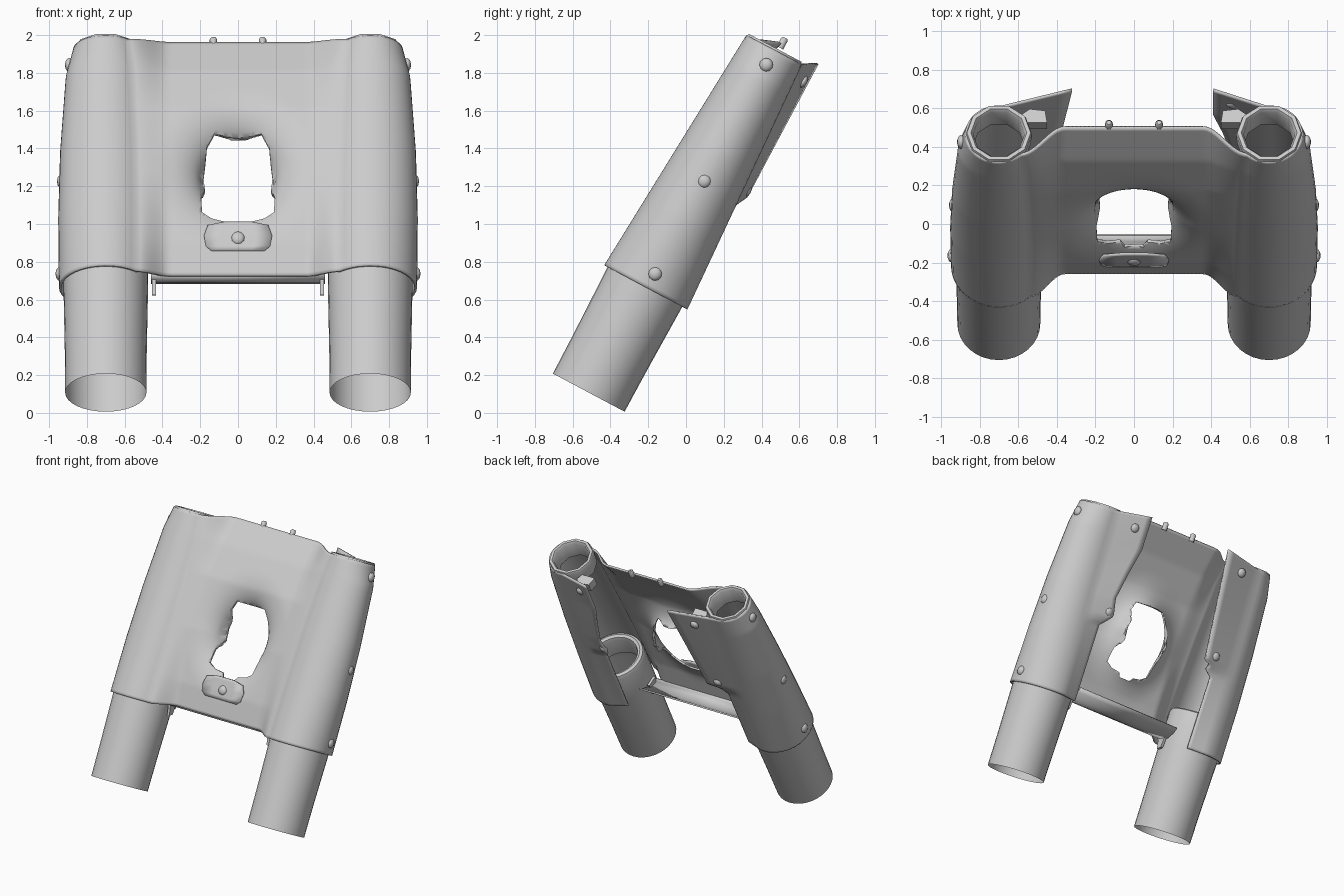
import bpy, bmesh, math
from mathutils import Matrix

if "Cube" in bpy.data.objects:
    bpy.data.objects.remove(bpy.data.objects["Cube"])

TILT = math.radians(-28)   # everything is built upright as (x, depth, length), then leaned back
LEG_X = 0.70


def lerp_table(table, w):
    if w <= table[0][0]:
        return table[0][1]
    for (a, p), (b, q) in zip(table, table[1:]):
        if w <= b:
            return p + (q - p) * (w - a) / (b - a)
    return table[-1][1]


def smooth(t):
    t = max(0.0, min(1.0, t))
    return t * t * (3 - 2 * t)


def finish(name, bm, angle=40):
    bmesh.ops.recalc_face_normals(bm, faces=bm.faces)
    me = bpy.data.meshes.new(name)
    bm.to_mesh(me)
    bm.free()
    ob = bpy.data.objects.new(name, me)
    bpy.context.collection.objects.link(ob)
    ob.rotation_euler.x = TILT
    bpy.ops.object.select_all(action='DESELECT')
    ob.select_set(True)
    bpy.context.view_layer.objects.active = ob
    bpy.ops.object.shade_smooth_by_angle(angle=math.radians(angle))
    return ob


def grid(name, rows, closed=False, angle=40):
    bm = bmesh.new()
    vs = [[bm.verts.new(p) for p in r] for r in rows]
    n = len(rows[0])
    for a, b in zip(vs, vs[1:]):
        for i in range(n if closed else n - 1):
            j = (i + 1) % n
            bm.faces.new((a[i], a[j], b[j], b[i]))
    return finish(name, bm, angle)


def lathe(name, cx, cv, profile, sides, angle=40):
    rows = [[(cx + r * math.cos(2 * math.pi * i / sides),
              cv + r * math.sin(2 * math.pi * i / sides), w) for i in range(sides)]
            for r, w in profile]
    return grid(name, rows, True, angle)


def solidify(ob, t):
    m = ob.modifiers.new("thickness", 'SOLIDIFY')
    m.thickness, m.offset = t, 0


def prism(name, outline, lo, hi, plane):
    # plane maps an outline point and an extrusion value to local coordinates
    bm = bmesh.new()
    a = [bm.verts.new(plane(p, q, lo)) for p, q in outline]
    b = [bm.verts.new(plane(p, q, hi)) for p, q in outline]
    n = len(a)
    bm.faces.new(a)
    bm.faces.new(b[::-1])
    for i in range(n):
        bm.faces.new((a[i], b[i], b[(i + 1) % n], a[(i + 1) % n]))
    return finish(name, bm, 30)


def rivet(name, pos, axis, r=0.036):
    bm = bmesh.new()
    bmesh.ops.create_uvsphere(bm, u_segments=10, v_segments=6, radius=r)
    s = (0.6, 1, 1) if axis == 'x' else (1, 0.6, 1)
    bmesh.ops.transform(bm, verts=bm.verts, matrix=Matrix.Translation(pos) @ Matrix.Diagonal((*s, 1)))
    finish(name, bm, 60)


# Cover shape along its length
RX = [(0.49, 0.241), (0.9, 0.245), (1.3, 0.235), (1.75, 0.205), (1.92, 0.165)]
RV = [(0.49, 0.243), (1.92, 0.16)]
CV = [(0.49, -0.50), (1.92, -0.49)]
PANEL = [(0.5, -0.56), (0.7, -0.595), (1.1, -0.62), (1.5, -0.605), (1.75, -0.555), (1.97, -0.475)]
EDGE_V = [(0.49, -0.30), (1.08, -0.30), (1.16, -0.255), (1.97, -0.254)]
EDGE_X = {1: [(0.49, 0.54), (1.08, 0.54), (1.17, 0.47), (1.3, 0.50), (1.5, 0.46), (1.7, 0.41), (1.97, 0.41)],
          -1: [(0.49, 0.54), (1.04, 0.54), (1.08, 0.48), (1.12, 0.48), (1.14, 0.42), (1.97, 0.32)]}


def dish(x, w):
    # rounded bowl leading into the opening
    e = math.hypot(x / 0.43, (w - 1.14) / 0.51)
    q = max(0.0, min(1.0, (1 - e) / 0.55))
    return 0.16 * (1 - math.sqrt(1 - q * q))


def half_section(t, side):
    # from the centre of the panel round the leg to the rear flap edge
    def length(bottom, top):
        return bottom + (top - bottom) * t
    pts = []
    wp, wl, wf = length(0.52, 1.965), length(0.487, 1.915), length(0.487, 1.96)
    rx, rv, cv = lerp_table(RX, wl), lerp_table(RV, wl), lerp_table(CV, wl)
    start = math.radians(-42)
    xs, vs = LEG_X + rx * math.sin(start), cv - rv * math.cos(start)
    for i in range(28):
        x = xs * i / 28
        k = smooth((x - 0.36) / (xs - 0.36))
        w = wp + (wl - wp) * k
        pts.append((x, (lerp_table(PANEL, w) + dish(x, w)) * (1 - k) + vs * k, w))
    for i in range(25):
        a = start + (math.pi * 1.03 - start) * i / 24
        pts.append((LEG_X + rx * math.sin(a), cv - rv * math.cos(a), wl))
    x0, v0, _ = pts[-1]
    xe, ve = lerp_table(EDGE_X[side], wf), lerp_table(EDGE_V, wf)
    for i in range(1, 7):
        k = i / 6
        pts.append((x0 + (xe - x0) * k, v0 + (ve - v0) * k, wl + (wf - wl) * k))
    return [(side * x, v, w) for x, v, w in pts]


# One-piece cover shell
N = 72
rows = []
for r in range(N + 1):
    left, right = half_section(r / N, -1), half_section(r / N, 1)
    rows.append(left[:0:-1] + right)
cover = grid("fork_cover", rows)
solidify(cover, 0.014)

# Keyhole opening
half = [(0.05, 0.82), (0.07, 0.85), (0.14, 0.862), (0.19, 0.895), (0.195, 1.0), (0.175, 1.08),
        (0.182, 1.16), (0.165, 1.31), (0.125, 1.38)]
outline = half + [(-x, w) for x, w in half[::-1]]
cutter = prism("opening_cutter", outline, -0.9, -0.2, lambda x, w, v: (x, v, w))
cutter.hide_render = True
cutter.hide_set(True)
m = cover.modifiers.new("opening", 'BOOLEAN')
m.object, m.operation, m.solver = cutter, 'DIFFERENCE', 'EXACT'

# Rolled flange under the panel
path = [(-0.565, 0.535), (-0.55, 0.515), (-0.51, 0.515), (-0.46, 0.535), (-0.41, 0.58), (-0.39, 0.61)]
flange = grid("bottom_flange", [[(-0.46, v, w), (0.46, v, w)] for v, w in path], angle=60)
solidify(flange, 0.012)

# Sill patch below the opening, with its rivet
sill = grid("sill_plate", [[(s * x, lerp_table(PANEL, w) - 0.008, w) for s, x in
                            ((-1, b), (-1, b / 2), (1, b / 2), (1, b))]
                           for w, b in ((0.655, 0.14), (0.68, 0.17), (0.74, 0.18), (0.80, 0.16), (0.82, 0.07))])
solidify(sill, 0.012)
rivet("sill_rivet", (0, -0.602, 0.728), 'v', 0.038)

for s, tag in ((-1, "left"), (1, "right")):
    # Lower fork tube with rounded inner lip at its top
    lathe("fork_tube_" + tag, s * LEG_X, -0.505,
          [(0.215, -0.147), (0.217, 0.1), (0.224, 0.487), (0.224, 0.74), (0.215, 0.765), (0.195, 0.775),
           (0.175, 0.765), (0.168, 0.74), (0.168, 0.60)], 32)
    # Collar at the top of the leg
    lathe("top_collar_" + tag, s * LEG_X, -0.49,
          [(0.165, 1.80), (0.172, 1.91), (0.165, 1.928), (0.145, 1.928), (0.133, 1.91), (0.133, 1.78),
           (0.165, 1.80)], 10)
    # Bracket between collar and flap
    prism("top_bracket_" + tag, [(0.45, -0.40), (0.56, -0.40), (0.58, -0.35), (0.54, -0.32), (0.46, -0.33)],
          1.80, 1.87, lambda x, v, w: (s * x, v, w))
    # Small pointed tab at the lower corner
    prism("corner_tab_" + tag, [(-0.56, 0.56), (-0.47, 0.56), (-0.48, 0.45), (-0.52, 0.43)],
          0.435, 0.455, lambda v, w, x: (s * x, v, w))
    # Locating pin on the top edge
    lathe("top_pin_" + tag, s * 0.13, -0.468,
          [(0.02, 1.94), (0.02, 1.99), (0.012, 2.0), (0.001, 2.0)], 10)
    # Side rivets
    for i, (x, w) in enumerate(((0.895, 1.826), (0.937, 1.128), (0.945, 0.573))):
        rivet(f"side_rivet_{tag}_{i}", (s * x, -0.49, w), 'x')
    # Flap rivets
    for i, (x, v, w) in enumerate(((0.51, -0.275, 1.84), (0.51, -0.265, 1.19))):
        rivet(f"flap_rivet_{tag}_{i}", (s * x, v, w), 'v', 0.034)
